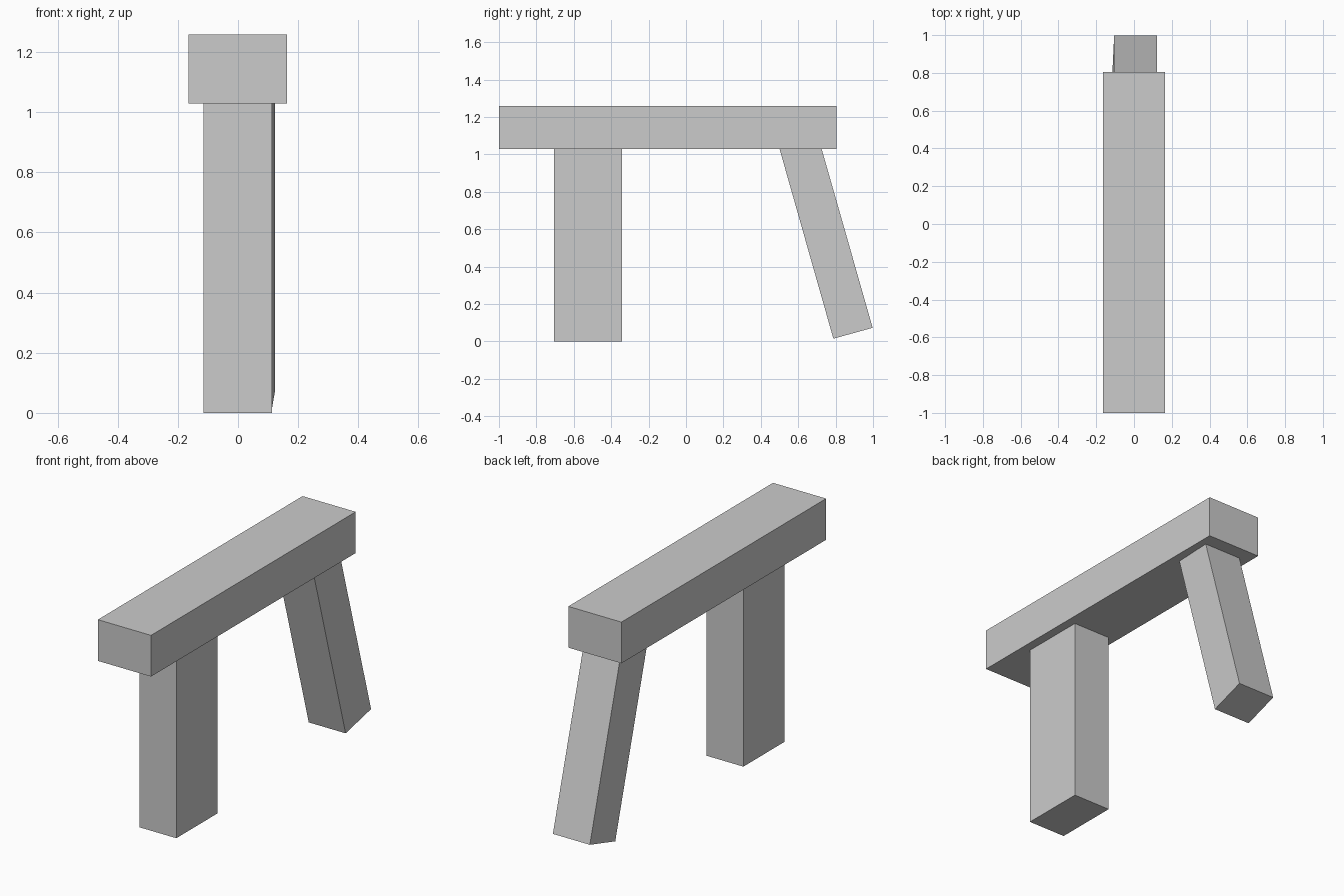
import bpy, bmesh

if "Cube" in bpy.data.objects:
    bpy.data.objects.remove(bpy.data.objects["Cube"])


def prism(name, profile, x_min, x_max, skew=0.0):
    """Extrude a (y, z) profile along x; skew shifts x in proportion to depth across the leg."""
    bm = bmesh.new()
    mid = len(profile) // 2
    # the second half of the profile is the rear edge, shifted sideways by skew
    verts = [bm.verts.new((x_min + (skew if i >= mid else 0), y, z))
             for i, (y, z) in enumerate(profile)]
    face = bm.faces.new(verts)
    new = bmesh.ops.extrude_face_region(bm, geom=[face])["geom"]
    moved = [v for v in new if isinstance(v, bmesh.types.BMVert)]
    bmesh.ops.translate(bm, verts=moved, vec=(x_max - x_min, 0, 0))
    bmesh.ops.recalc_face_normals(bm, faces=bm.faces)
    mesh = bpy.data.meshes.new(name)
    bm.to_mesh(mesh)
    bm.free()
    obj = bpy.data.objects.new(name, mesh)
    bpy.context.collection.objects.link(obj)
    return obj


def box_profile(y0, y1, z0, z1):
    return [(y0, z1), (y0, z0), (y1, z0), (y1, z1)]


# Horizontal slab across the top
prism("lintel", box_profile(-1.0, 0.805, 1.028, 1.258), -0.165, 0.163)

# Upright front leg
prism("front_leg", box_profile(-0.705, -0.342, 0.0, 1.03), -0.115, 0.113)

# Leaning rear leg, slightly twisted, with a square-cut foot
prism("rear_leg", [(0.50, 1.03), (0.788, 0.015), (0.998, 0.073), (0.725, 1.03)],
      -0.115, 0.113, skew=0.01)
